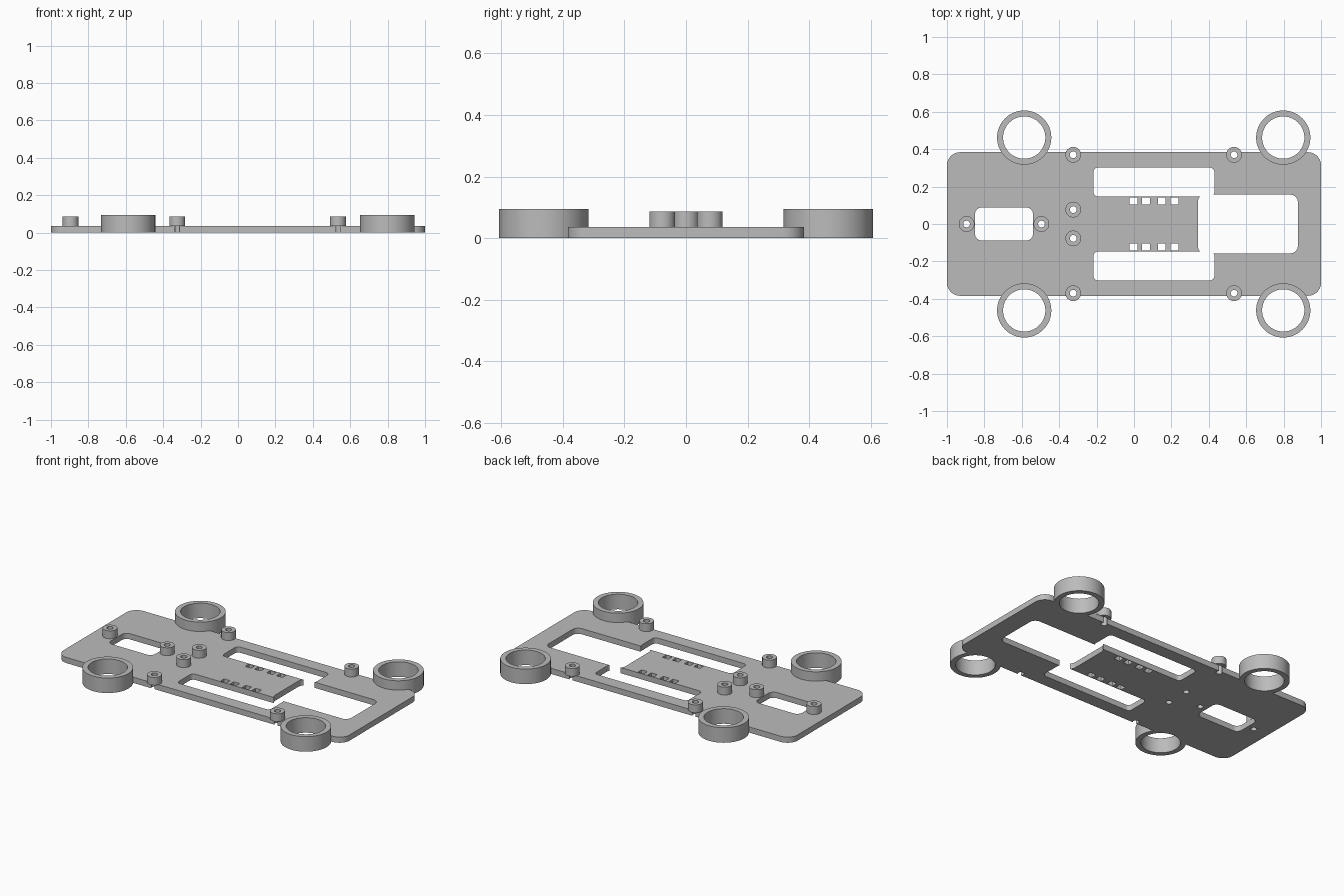
import bpy
import bmesh
from math import cos, sin, pi, radians

cube = bpy.data.objects.get("Cube")
if cube:
    bpy.data.objects.remove(cube, do_unlink=True)

THICK = 0.036
grey = bpy.data.materials.new("plain grey")
grey.use_nodes = True
grey.diffuse_color = (0.5, 0.5, 0.5, 1)
grey.node_tree.nodes["Principled BSDF"].inputs["Base Color"].default_value = (0.5, 0.5, 0.5, 1)


def circle(x, y, r, n=64):
    return [(x + r * cos(2 * pi * i / n), y + r * sin(2 * pi * i / n)) for i in range(n)]


def rounded_rect(x0, x1, y0, y1, r, n=8):
    pts = []
    corners = [(x1 - r, y1 - r), (x0 + r, y1 - r), (x0 + r, y0 + r), (x1 - r, y0 + r)]
    for k, (cx, cy) in enumerate(corners):
        for i in range(n + 1):
            a = (k + i / n) * pi / 2
            pts.append((cx + r * cos(a), cy + r * sin(a)))
    return pts


def finish(name, bm):
    bmesh.ops.recalc_face_normals(bm, faces=bm.faces)
    mesh = bpy.data.meshes.new(name)
    bm.to_mesh(mesh)
    bm.free()
    mesh.materials.append(grey)
    obj = bpy.data.objects.new(name, mesh)
    bpy.context.collection.objects.link(obj)
    return obj


def prism(name, outline, z0, z1):
    bm = bmesh.new()
    low = [bm.verts.new((x, y, z0)) for x, y in outline]
    high = [bm.verts.new((x, y, z1)) for x, y in outline]
    bm.faces.new(low[::-1])
    bm.faces.new(high)
    for i in range(len(low)):
        bm.faces.new((low[i - 1], low[i], high[i], high[i - 1]))
    return finish(name, bm)


def tube(name, x, y, outer, inner, z0, z1, n=64):
    bm = bmesh.new()
    section = [(outer, z0), (outer, z1), (inner, z1), (inner, z0)]
    loops = [[bm.verts.new((px, py, z)) for px, py in circle(x, y, r, n)] for r, z in section]
    for k in range(4):
        a, b = loops[k - 1], loops[k]
        for i in range(n):
            bm.faces.new((a[i - 1], a[i], b[i], b[i - 1]))
    return finish(name, bm)


def activate(obj):
    bpy.ops.object.select_all(action='DESELECT')
    obj.select_set(True)
    bpy.context.view_layer.objects.active = obj


def smooth(obj):
    activate(obj)
    bpy.ops.object.shade_smooth_by_angle(angle=radians(30))


def cut(target, outline):
    cutter = prism("cutter", outline, -0.1, 0.2)
    cutter.hide_render = True
    activate(target)
    mod = target.modifiers.new("cut", 'BOOLEAN')
    mod.operation = 'DIFFERENCE'
    mod.solver = 'EXACT'
    mod.object = cutter
    bpy.ops.object.modifier_apply(modifier=mod.name)
    bpy.data.objects.remove(cutter, do_unlink=True)


# Base plate with battery opening, rear opening and side slots
plate = prism("base_plate", rounded_rect(-1, 1, -0.384, 0.384, 0.07), 0, THICK)
cut(plate, rounded_rect(-0.85, -0.54, -0.088, 0.088, 0.035))
cut(plate, rounded_rect(0.341, 0.876, -0.157, 0.157, 0.04))
for y0, y1 in ((0.147, 0.302), (-0.302, -0.147)):
    cut(plate, rounded_rect(-0.217, 0.43, y0, y1, 0.025))

# Two rows of small pin windows
for x in (-0.003, 0.064, 0.148, 0.217):
    for y in (0.123, -0.123):
        cut(plate, rounded_rect(x - 0.021, x + 0.021, y - 0.019, y + 0.019, 0.004, 2))

# Rotor guard rings at the four corners
for x, end in ((-0.587, "rear"), (0.798, "front")):
    for y, side in ((0.462, "left"), (-0.462, "right")):
        cut(plate, circle(x, y, 0.145))
        smooth(tube(f"guard_ring_{end}_{side}", x, y, 0.145, 0.113, 0, 0.095))

# Hollow screw posts, bored through the plate
posts = [(-0.895, 0), (-0.495, 0)]
for s in (1, -1):
    posts += [(-0.325, 0.077 * s), (-0.325, 0.37 * s), (0.535, 0.37 * s)]
for i, (x, y) in enumerate(posts):
    cut(plate, circle(x, y, 0.018, 32))
    smooth(tube(f"screw_post_{i + 1}", x, y, 0.042, 0.018, THICK, 0.086, 32))

smooth(plate)
